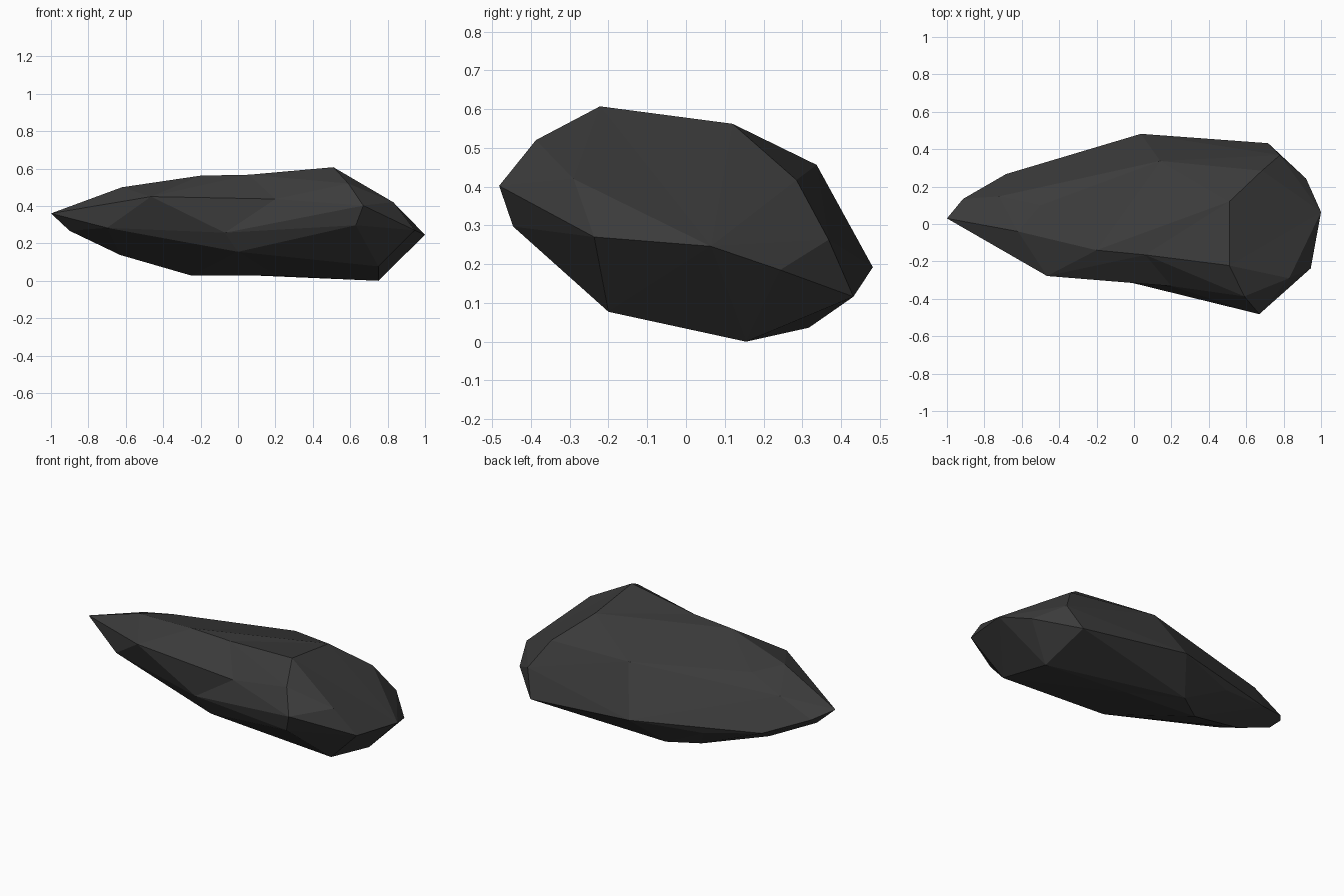
import bpy, bmesh
from mathutils import Vector

# Corner points of the faceted rock, grouped by region
CROWN = [(-1, .03, .36), (-.62, -.04, .5), (-.2, -.14, .562), (.06, -.165, .567),
         (.51, -.222, .607), (.51, .12, .562), (.14, .337, .456), (.684, .285, .417),
         (.85, -.026, .425), (.83, -.29, .42), (.59, -.387, .52),
         (-.5, .1, .475), (-.72, .148, .41)]
FRONT = [(-.465, -.278, .45), (.2, -.332, .437), (.67, -.482, .402), (.63, -.446, .297),
         (-.07, -.3, .257), (-.7, -.14, .283), (-.39, -.165, .225), (0, -.255, .155)]
BACK_AND_END = [(1, .064, .246), (.945, -.237, .27), (.92, .243, .185), (.717, .432, .116),
                (.78, .368, .263), (.037, .482, .192), (-.358, .347, .17),
                (-.684, .267, .225), (-.914, .134, .315), (-.9, .06, .267)]
BASE = [(.75, .155, 0), (.75, -.2, .077), (.87, -.12, .157), (.2, .17, .028),
        (-.09, .317, .036), (-.25, .21, .028), (-.63, .12, .138)]


# Bulge the waist while wrapping facets so the slight hollows keep their corners
def bulge(p):
    k = 2 - (p[0] + .25) ** 2
    return Vector((p[0], p[1] * k, .3 + (p[2] - .3) * k))


bm = bmesh.new()
home = {}
for p in CROWN + FRONT + BACK_AND_END + BASE:
    home[bm.verts.new(bulge(p))] = Vector(p)
bmesh.ops.convex_hull(bm, input=bm.verts[:])
bmesh.ops.delete(bm, geom=[v for v in bm.verts if not v.link_faces], context='VERTS')

# Return each corner to its real position
for v in bm.verts:
    v.co = home[v]
bmesh.ops.recalc_face_normals(bm, faces=bm.faces[:])

mesh = bpy.data.meshes.new("rock")
bm.to_mesh(mesh)
bm.free()
rock = bpy.data.objects.new("rock", mesh)
bpy.context.collection.objects.link(rock)

# Single charcoal colour
mat = bpy.data.materials.new("charcoal stone")
mat.diffuse_color = (.044, .044, .044, 1)
mesh.materials.append(mat)
